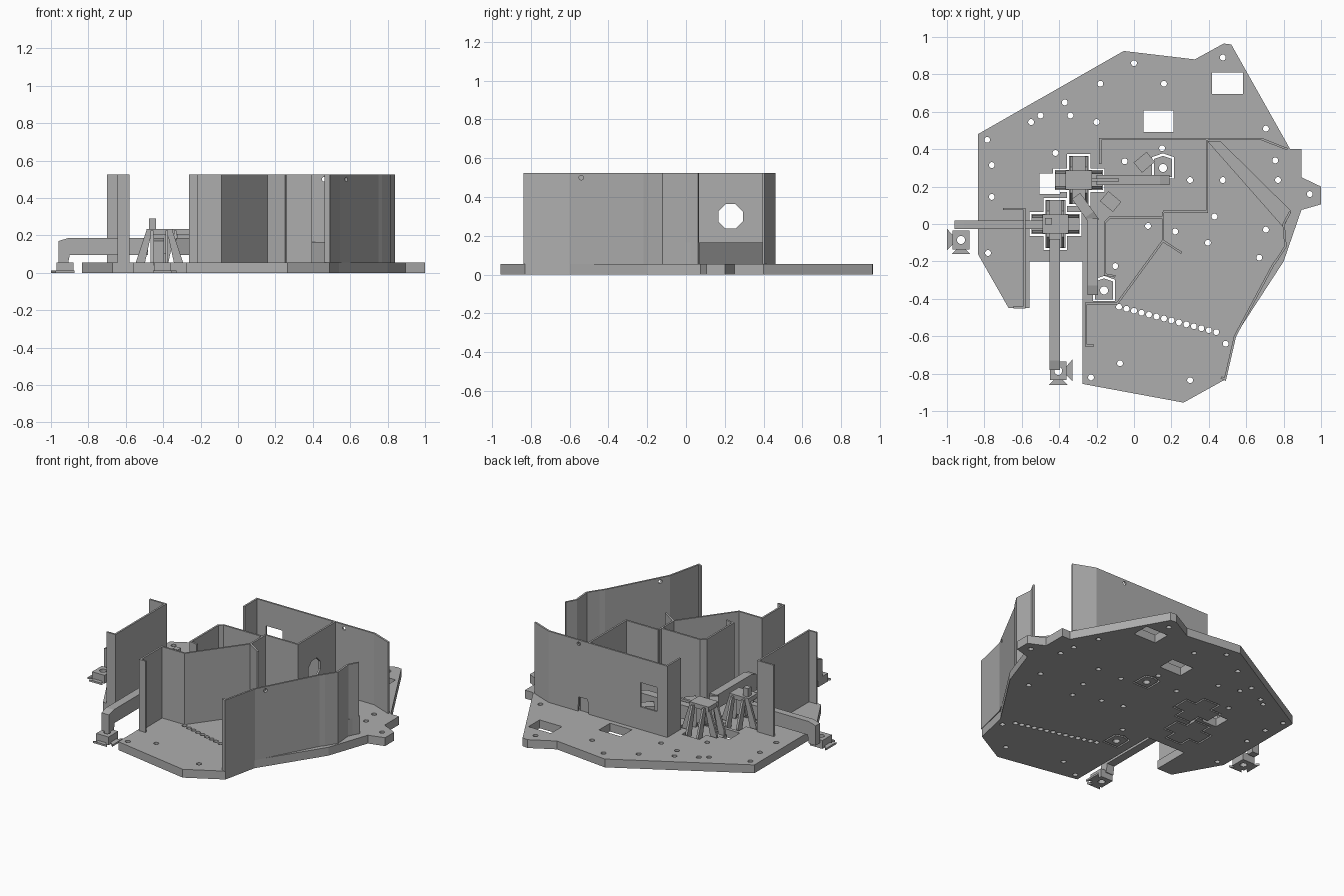
import bpy, bmesh, math
from mathutils import Vector, Matrix

cube = bpy.data.objects.get("Cube")
if cube:
    bpy.data.objects.remove(cube)

grey = bpy.data.materials.new("plain grey")
grey.use_nodes = True
grey.diffuse_color = (0.42, 0.42, 0.42, 1)
grey.node_tree.nodes["Principled BSDF"].inputs["Base Color"].default_value = (0.42, 0.42, 0.42, 1)

BASE, TOP = 0.055, 0.525


def add_prism(bm, pts, z0, z1):
    low = [bm.verts.new((x, y, z0)) for x, y in pts]
    high = [bm.verts.new((x, y, z1)) for x, y in pts]
    bm.faces.new(low)
    bm.faces.new(high)
    for i in range(len(pts)):
        j = (i + 1) % len(pts)
        bm.faces.new((low[i], low[j], high[j], high[i]))


def finish(name, bm, matrix=None):
    if matrix:
        bm.transform(matrix)
    bmesh.ops.recalc_face_normals(bm, faces=bm.faces)
    mesh = bpy.data.meshes.new(name)
    bm.to_mesh(mesh)
    bm.free()
    mesh.materials.append(grey)
    ob = bpy.data.objects.new(name, mesh)
    bpy.context.collection.objects.link(ob)
    return ob


def prism(name, pts, z0, z1, matrix=None):
    bm = bmesh.new()
    add_prism(bm, pts, z0, z1)
    return finish(name, bm, matrix)


def rect(cx, cy, hx, hy):
    return [(cx - hx, cy - hy), (cx + hx, cy - hy), (cx + hx, cy + hy), (cx - hx, cy + hy)]


def ngon(cx, cy, r, n=12):
    turns = [(i + 0.5) * math.tau / n for i in range(n)]
    return [(cx + r * math.cos(a), cy + r * math.sin(a)) for a in turns]


def cross(cx, cy, a, w):
    quarter = [(a, -w), (a, w), (w, w)]
    pts = []
    for k in range(4):
        for x, y in quarter:
            for _ in range(k):
                x, y = -y, x
            pts.append((cx + x, cy + y))
    return pts


def house(cx, cy, h, tip):
    return [(cx - h, cy - h), (cx + h, cy - h), (cx + h, cy + h), (cx, cy + h + tip), (cx - h, cy + h)]


def cut(ob, cutter):
    mod = ob.modifiers.new("holes", "BOOLEAN")
    mod.operation, mod.object, mod.solver = "DIFFERENCE", cutter, "EXACT"
    mod.use_self = True
    deps = bpy.context.evaluated_depsgraph_get()
    mesh = bpy.data.meshes.new_from_object(ob.evaluated_get(deps))
    ob.modifiers.clear()
    ob.data = mesh
    bpy.data.objects.remove(cutter)


def wall(name, path, z0=BASE, z1=TOP, t=0.012):
    # Thicken a path into a thin upright sheet with mitred corners
    p = [Vector(q) for q in path]
    left, right = [], []
    for i, q in enumerate(p):
        dirs = []
        if i:
            dirs.append((q - p[i - 1]).normalized())
        if i < len(p) - 1:
            dirs.append((p[i + 1] - q).normalized())
        normals = [Vector((-d.y, d.x)) for d in dirs]
        m = sum(normals, Vector((0, 0))).normalized()
        m *= t / 2 / max(0.4, m.dot(normals[0]))
        left.append(q + m)
        right.append(q - m)
    return prism(name, [tuple(v) for v in left + right[::-1]], z0, z1)


def side_hole(ob, pts, centre, along_x):
    # Punch a hole through an upright wall; pts are (horizontal, height)
    turn = Matrix(((1, 0, 0), (0, 0, 1), (0, 1, 0))) if along_x else Matrix(((0, 0, 1), (1, 0, 0), (0, 1, 0)))
    m = Matrix.Translation(centre) @ turn.to_4x4()
    cut(ob, prism("hole_cutter", pts, -0.06, 0.06, m))


# Base plate with screw holes, slots and pockets
outline = [(-.835, .48), (-.055, .925), (.325, .88), (.48, .965), (.52, .96), (.835, .4), (.895, .4),
           (.895, .25), (1, .2), (1, .105), (.895, .075), (.8, -.2), (.54, -.6), (.49, -.83),
           (.265, -.955), (-.275, -.855), (-.275, -.2), (-.56, -.2), (-.56, -.45), (-.67, -.45), (-.835, -.16)]
plate = prism("base_plate", outline, 0, BASE)
screws = [(0, .86), (-.18, .75), (.16, .75), (-.37, .65), (-.5, .58), (-.55, .545), (-.34, .58), (-.2, .545),
          (-.785, .45), (-.42, .38), (-.76, .315), (.15, .405), (-.05, .335), (.3, .235), (.475, .235),
          (.475, .89), (.705, .51), (.755, .34), (.77, .235), (.94, .16), (.43, .04), (.705, -.03),
          (.075, -.01), (.22, -.04), (.395, -.1), (.67, -.18), (-.78, -.155), (-.76, .145), (-.1, -.225),
          (.49, -.64), (.3, -.835), (-.075, -.745), (-.23, -.82)]
towers = [(-.42, 0), (-.295, .235)]
inner_feet = [(.155, .3), (-.16, -.355)]
bm = bmesh.new()
holes = [ngon(x, y, .016) for x, y in screws]
holes += [ngon(-.08 + .04 * i, -.443 - .0104 * i, .016) for i in range(14)]
holes += [cross(x, y, .138, .063) for x, y in towers]
holes += [house(x, y, .058, .02) for x, y in inner_feet]
holes += [rect(.13, .55, .08, .058), rect(.5, .753, .082, .058), rect(-.45, .215, .055, .055)]
for pts in holes:
    add_prism(bm, pts, -.05, .1)
cut(plate, finish("plate_cutter", bm))

# Tall thin walls
back = wall("back_wall", [(-.18, .32), (-.18, .455), (.68, .455), (.82, .4)])
side_hole(back, rect(-.05, .285, .06, .08), (0, .455, 0), True)
side_hole(back, [(.385, 0), (.47, 0), (.46, .15), (.395, .15)], (0, .455, 0), True)
side_hole(back, ngon(.46, .5, .012), (0, .455, 0), True)
side = wall("side_wall", [(.465, -.82), (.487, -.83), (.54, -.6), (.745, -.216), (.765, -.19),
                          (.81, -.12), (.8, 0), (.835, .065)])
side_hole(side, ngon(-.54, .5, .012), (.57, 0, 0), False)
inner = wall("inner_wall", [(.39, .45), (.39, .065), (.155, .065)])
side_hole(inner, ngon(.23, .3, .068, 8), (.39, 0, 0), False)
wall("middle_wall", [(.155, .065), (.155, -.09), (-.09, -.425), (-.257, -.425), (-.257, -.65), (-.215, -.65)])
wall("spur_wall", [(.155, -.09), (.255, -.155)])
wall("guide_wall", [(.155, .035), (-.13, .035), (-.155, .01), (-.155, -.27), (-.1, -.28)])
wall("right_wall", [(-.7, .08), (-.585, .08), (-.585, -.445), (-.645, -.445)])

# Low covered passage
prism("passage", [(.39, .445), (.46, .445), (.84, .07), (.8, -.02)], BASE, .165)

# Motor towers: base, paired sloping legs, cap and core
for i, (cx, cy) in enumerate(towers):
    tag = f"tower_{i + 1}_"
    prism(tag + "base", cross(cx, cy, .128, .053), 0, .03)
    bm = bmesh.new()
    for k in range(4):
        for s in (-.04, .04):
            leg = bmesh.new()
            add_prism(leg, [(.125, .02), (.125, .06), (.07, .225), (.04, .225), (.085, .02)], s - .007, s + .007)
            stand = Matrix(((1, 0, 0), (0, 0, 1), (0, 1, 0))).to_4x4()
            leg.transform(Matrix.Translation((cx, cy, 0)) @ Matrix.Rotation(k * math.pi / 2, 4, "Z") @ stand)
            part = bpy.data.meshes.new("leg_part")
            leg.to_mesh(part)
            leg.free()
            bm.from_mesh(part)
            bpy.data.meshes.remove(part)
    finish(tag + "legs", bm)
    prism(tag + "cap", rect(cx, cy, .07, .05), .205, .235)
    prism(tag + "core", rect(cx, cy, .032, .032), .1, .21)
prism("switch_post", rect(-.457, .015, .018, .018), .2, .29)
prism("drive_shaft", rect(-.16, .235, .08, .008), .2, .215)


def beam(name, start, end, w, drop=True):
    # Hollowed arm seen in profile, with a leg at its far end
    a, b = Vector(start), Vector(end)
    n = (b - a).length
    prof = [(0, .095), (0, .185), (n - .05, .185), (n, .17)]
    prof += [(n, .04), (n - .05, .04), (n - .06, .095)] if drop else [(n, .095)]
    ang = math.atan2(b.y - a.y, b.x - a.x)
    stand = Matrix(((1, 0, 0), (0, 0, 1), (0, 1, 0))).to_4x4()
    prism(name, prof, -w / 2, w / 2,
          Matrix.Translation((a.x, a.y, 0)) @ Matrix.Rotation(ang, 4, "Z") @ stand)


beam("right_beam", (-.48, -.003), (-.96, -.003), .045)
beam("front_beam", (-.423, -.08), (-.423, -.78), .055)
beam("back_beam", (-.2, .235), (.19, .235), .055)
beam("diagonal_beam", (-.31, .15), (-.21, .01), .055, False)
beam("inner_beam", (-.22, .03), (-.22, -.38), .055)

# Sensor feet: bored blocks, the outer two with flared tabs
for i, (x, y) in enumerate(inner_feet):
    foot = prism(f"inner_foot_{i + 1}", house(x, y, .048, .016), 0, BASE)
    cut(foot, prism("bore_cutter", ngon(x, y, .022), -.1, .2))
for i, (x, y) in enumerate([(-.925, -.085), (-.405, -.785)]):
    foot = prism(f"outer_foot_{i + 1}", rect(x, y, .045, .05), 0, BASE)
    cut(foot, prism("bore_cutter", ngon(x, y, .022), -.1, .2))
    s = -1 if i == 0 else 1
    prism(f"foot_{i + 1}_side_tab", [(x + s * .04, y - .02), (x + s * .075, y - .055),
                                     (x + s * .075, y + .06), (x + s * .04, y + .02)], 0, .012)
    prism(f"foot_{i + 1}_end_tab", [(x - .02, y - .045), (x - .05, y - .075),
                                    (x + .05, y - .075), (x + .02, y - .045)], 0, .012)

# Small angled motors beside the back beam
for i, (x, y, turn) in enumerate([(.055, .33, 40), (-.125, .12, -40)]):
    prism(f"small_motor_{i + 1}", rect(0, 0, .045, .035), BASE, .16,
          Matrix.Translation((x, y, 0)) @ Matrix.Rotation(math.radians(turn), 4, "Z"))
